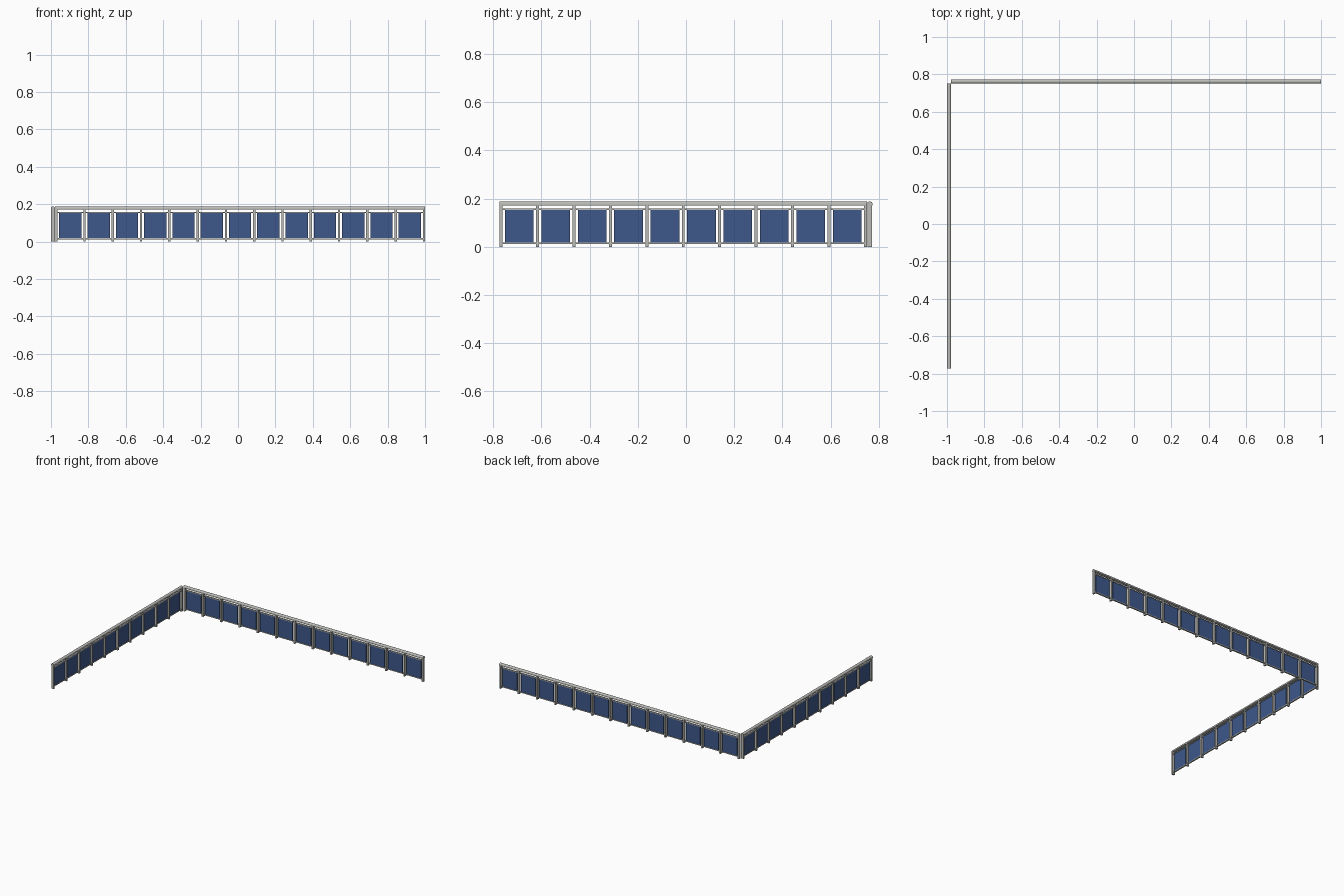
import bpy, bmesh, math
from mathutils import Matrix, Vector

if "Cube" in bpy.data.objects:
    bpy.data.objects.remove(bpy.data.objects["Cube"])

DEPTH = 0.021      # overall depth of posts and handrail
POST_W = 0.012
TOP = 0.188


def material(name, rgb):
    m = bpy.data.materials.new(name)
    m.diffuse_color = (*rgb, 1)
    m.use_nodes = True
    m.node_tree.nodes["Principled BSDF"].inputs["Base Color"].default_value = m.diffuse_color
    return m


METAL = material("grey metal", (0.50, 0.50, 0.48))
BLUE = material("blue panel", (0.048, 0.098, 0.26))


def finish(bm, name, mat, place):
    bmesh.ops.recalc_face_normals(bm, faces=bm.faces)
    bm.transform(place)
    me = bpy.data.meshes.new(name)
    bm.to_mesh(me)
    bm.free()
    me.materials.append(mat)
    ob = bpy.data.objects.new(name, me)
    bpy.context.collection.objects.link(ob)
    return ob


def add_box(bm, x0, x1, depth, z0, z1):
    m = Matrix.Translation(((x0 + x1) / 2, 0, (z0 + z1) / 2)) @ \
        Matrix.Diagonal((x1 - x0, depth, z1 - z0, 1))
    bmesh.ops.create_cube(bm, size=1, matrix=m)


def add_handrail(bm, x0, x1):
    # flat-bottomed profile with a rounded top, swept along the run
    h = DEPTH / 2
    pts = [(-h, 0.172), (h, 0.172)]
    pts += [(h * math.cos(a), 0.180 + (TOP - 0.180) * math.sin(a))
            for a in (math.pi * i / 10 for i in range(11))]
    face = bm.faces.new([bm.verts.new((x0, y, z)) for y, z in pts])
    ext = bmesh.ops.extrude_face_region(bm, geom=[face], use_keep_orig=True)
    bmesh.ops.translate(bm, vec=Vector((x1 - x0, 0, 0)),
                        verts=[g for g in ext["geom"] if isinstance(g, bmesh.types.BMVert)])


def railing(prefix, length, bays, place):
    pitch = (length - POST_W) / bays
    # handrail
    bm = bmesh.new()
    add_handrail(bm, 0, length)
    ob = finish(bm, prefix + "_handrail", METAL, place)
    bpy.ops.object.select_all(action='DESELECT')
    ob.select_set(True)
    bpy.context.view_layer.objects.active = ob
    bpy.ops.object.shade_smooth_by_angle(angle=math.radians(40))
    # posts
    bm = bmesh.new()
    for i in range(bays + 1):
        add_box(bm, i * pitch, i * pitch + POST_W, DEPTH * 0.94, 0, 0.178)
    finish(bm, prefix + "_posts", METAL, place)
    # thin middle and bottom rails
    bm = bmesh.new()
    for z in (0.0125, 0.152):
        add_box(bm, POST_W / 2, length - POST_W / 2, 0.011, z, z + 0.006)
    finish(bm, prefix + "_thin_rails", METAL, place)
    # infill panels, standing clear of the posts
    bm = bmesh.new()
    for i in range(bays):
        x = i * pitch + POST_W
        add_box(bm, x + 0.010, x + pitch - POST_W - 0.010, 0.006, 0.0165, 0.1535)
    finish(bm, prefix + "_panels", BLUE, place)


# back run along x, left run along y
railing("back", 1.978, 13, Matrix.Translation((-0.978, 0.7625, 0)))
railing("left", 1.523, 10,
        Matrix.Translation((-0.9895, -0.773, 0)) @ Matrix.Rotation(math.pi / 2, 4, 'Z'))
